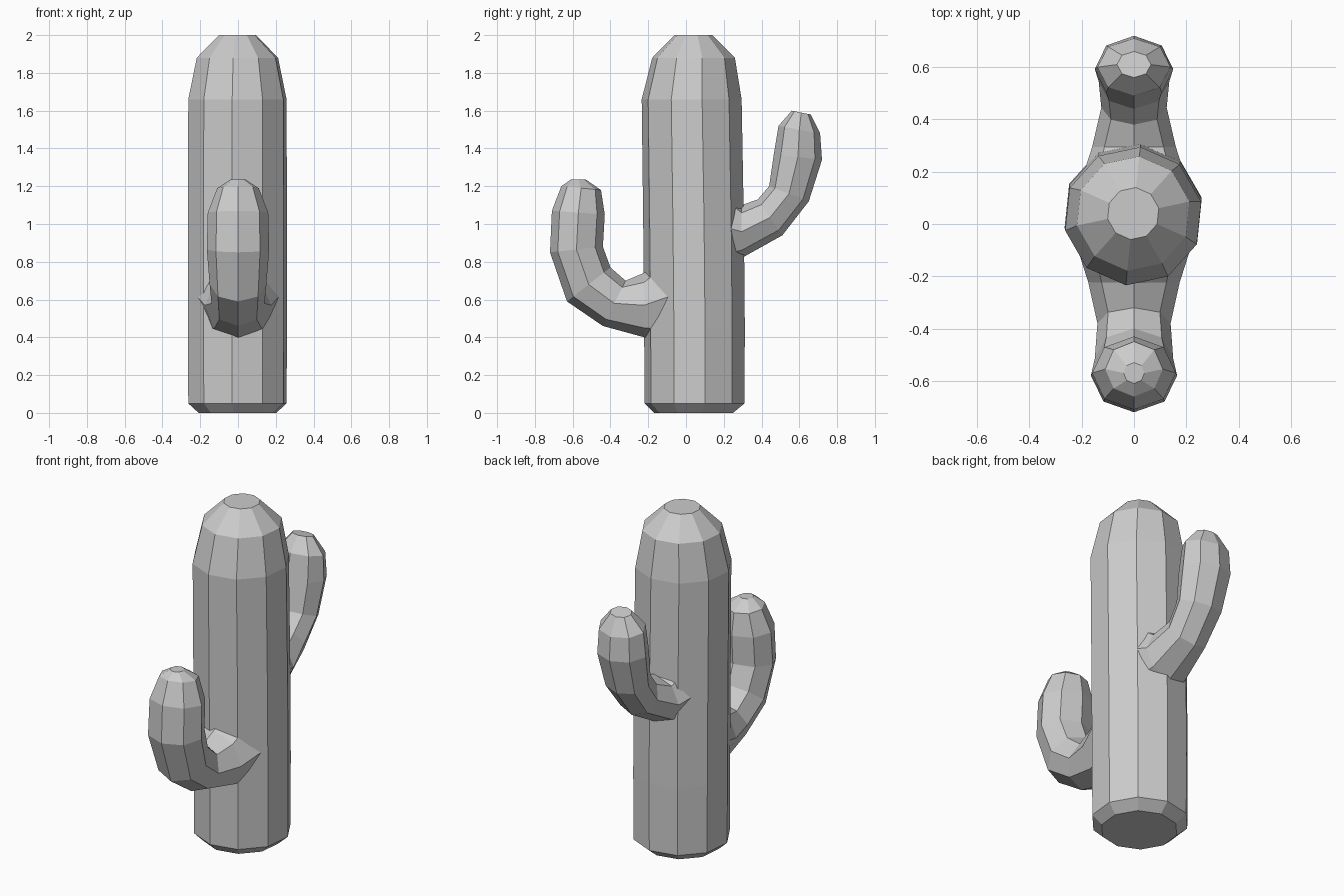
import bpy, bmesh
from math import sin, cos, pi, radians
from mathutils import Vector

if "Cube" in bpy.data.objects:
    bpy.data.objects.remove(bpy.data.objects["Cube"])


def skin(name, rings):
    """Join equal-sided rings of points into a closed flat-shaded solid."""
    bm = bmesh.new()
    loops = [[bm.verts.new(p) for p in ring] for ring in rings]
    n = len(loops[0])
    for a, b in zip(loops, loops[1:]):
        for i in range(n):
            j = (i + 1) % n
            bm.faces.new((a[i], a[j], b[j], b[i]))
    bm.faces.new(loops[0][::-1])
    bm.faces.new(loops[-1])
    bmesh.ops.recalc_face_normals(bm, faces=bm.faces[:])
    mesh = bpy.data.meshes.new(name)
    bm.to_mesh(mesh)
    bm.free()
    ob = bpy.data.objects.new(name, mesh)
    bpy.context.collection.objects.link(ob)
    return ob


def trunk_ring(z, r, cy, n=10):
    angles = [2 * pi * i / n - pi / 2 - radians(6) for i in range(n)]
    return [Vector((-0.003 + r * cos(a), cy + r * sin(a), z)) for a in angles]


def arm_ring(inner, outer, half_width, n=8):
    """Octagon spanning inner to outer (y, z) points, with a given x half width."""
    p, q = Vector((0, *inner)), Vector((0, *outer))
    mid, half = (p + q) / 2, (q - p) / 2
    return [mid + half * cos(2 * pi * i / n)
            + Vector((half_width * sin(2 * pi * i / n), 0, 0)) for i in range(n)]


# Trunk: height, radius, y centre
cactus = skin("cactus_body", [trunk_ring(*r) for r in (
    (0.00, 0.21, 0.04), (0.05, 0.266, 0.045), (0.45, 0.268, 0.045),
    (1.00, 0.268, 0.04), (1.66, 0.266, 0.03), (1.88, 0.22, 0.04),
    (2.00, 0.10, 0.04))])

# Low front arm, flared at the root
front_arm = skin("front_arm", [arm_ring(*r) for r in (
    ((-0.05, 0.90), (-0.05, 0.36), 0.23),
    ((-0.225, 0.74), (-0.22, 0.40), 0.175),
    ((-0.32, 0.70), (-0.44, 0.46), 0.14),
    ((-0.40, 0.77), (-0.63, 0.59), 0.15),
    ((-0.44, 0.88), (-0.72, 0.85), 0.165),
    ((-0.43, 1.05), (-0.71, 1.07), 0.16),
    ((-0.45, 1.18), (-0.66, 1.20), 0.11),
    ((-0.53, 1.235), (-0.61, 1.235), 0.04))])

# High back arm
back_arm = skin("back_arm", [arm_ring(*r) for r in (
    ((0.14, 1.25), (0.14, 0.75), 0.21),
    ((0.295, 1.10), (0.295, 0.82), 0.16),
    ((0.38, 1.13), (0.51, 0.94), 0.125),
    ((0.44, 1.20), (0.65, 1.12), 0.135),
    ((0.465, 1.37), (0.72, 1.34), 0.15),
    ((0.49, 1.52), (0.71, 1.48), 0.14),
    ((0.56, 1.60), (0.66, 1.58), 0.065))])

# Merge the arms into the trunk
bpy.context.view_layer.objects.active = cactus
for arm in (front_arm, back_arm):
    mod = cactus.modifiers.new("merge_" + arm.name, 'BOOLEAN')
    mod.operation = 'UNION'
    mod.solver = 'EXACT'
    mod.object = arm
    bpy.ops.object.modifier_apply(modifier=mod.name)
    bpy.data.objects.remove(arm)
